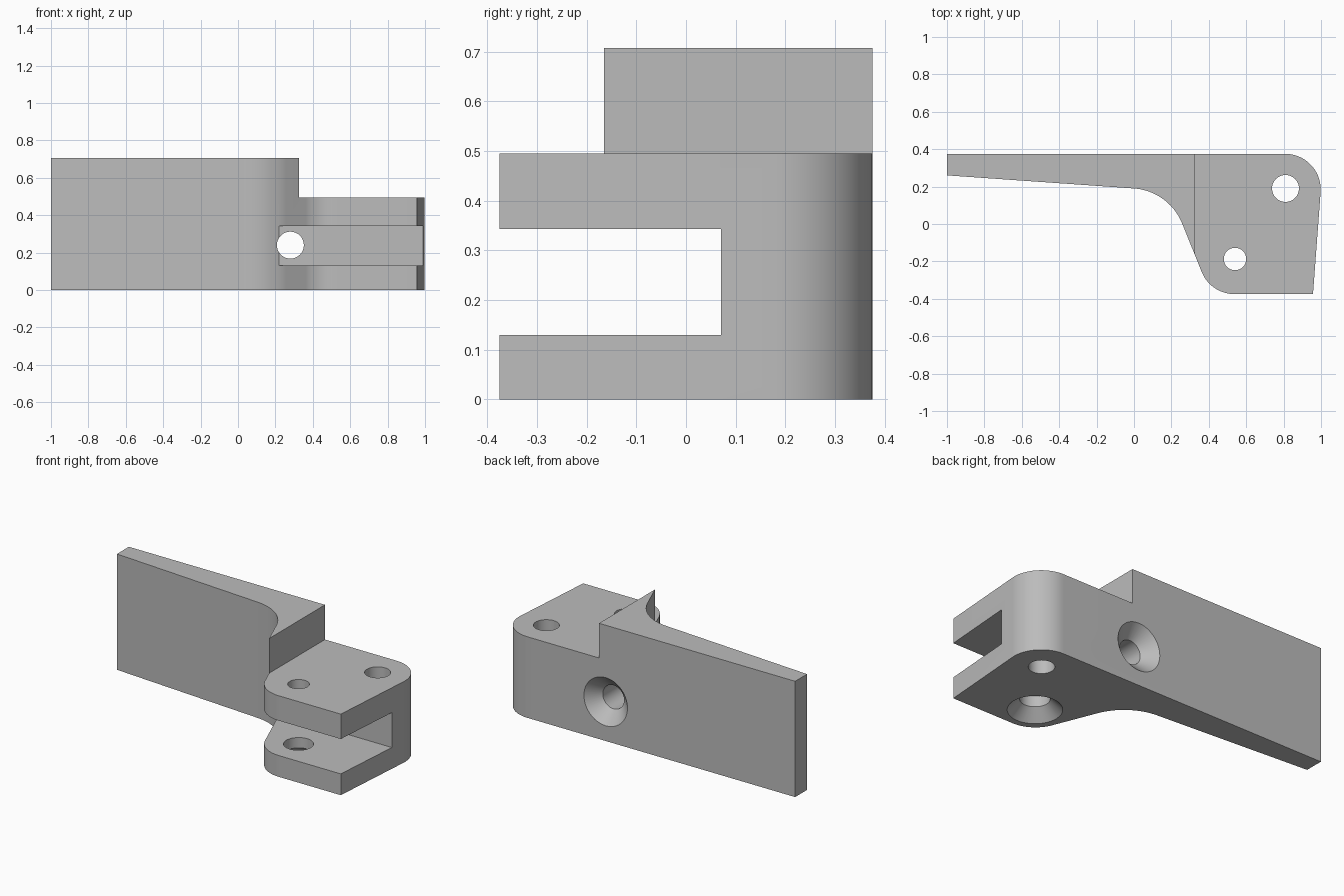
import bpy, bmesh, math
from mathutils import Vector, Matrix

if "Cube" in bpy.data.objects:
    bpy.data.objects.remove(bpy.data.objects["Cube"], do_unlink=True)

ARM_TOP, FORK_TOP = 0.707, 0.495
SLOT_LOW, SLOT_HIGH, SLOT_BACK = 0.13, 0.343, 0.07

grey = bpy.data.materials.new("plain grey")
grey.use_nodes = True
colour = (0.5, 0.5, 0.5, 1)
grey.diffuse_color = colour
grey.node_tree.nodes["Principled BSDF"].inputs["Base Color"].default_value = colour


def make_object(name, bm):
    bmesh.ops.recalc_face_normals(bm, faces=bm.faces)
    mesh = bpy.data.meshes.new(name)
    bm.to_mesh(mesh)
    bm.free()
    mesh.materials.append(grey)
    obj = bpy.data.objects.new(name, mesh)
    bpy.context.collection.objects.link(obj)
    return obj


def rounded(corners, steps=20):
    """Outline from (x, y, radius) corners, each replaced by a tangent arc."""
    points = []
    for i, (x, y, radius) in enumerate(corners):
        p = Vector((x, y))
        if radius == 0:
            points.append(p)
            continue
        a = (Vector(corners[i - 1][:2]) - p).normalized()
        b = (Vector(corners[(i + 1) % len(corners)][:2]) - p).normalized()
        half = a.angle(b) / 2
        centre = p + (a + b).normalized() * radius / math.sin(half)
        start = p + a * radius / math.tan(half) - centre
        end = p + b * radius / math.tan(half) - centre
        sweep = math.pi - 2 * half
        for k in range(steps + 1):
            t = k / steps
            points.append(centre + (start * math.sin((1 - t) * sweep)
                                    + end * math.sin(t * sweep)) / math.sin(sweep))
    return points


def extrude(name, outline, height):
    bm = bmesh.new()
    face = bm.faces.new([bm.verts.new((p.x, p.y, 0)) for p in outline])
    top = bmesh.ops.extrude_face_region(bm, geom=[face])["geom"]
    bmesh.ops.translate(bm, vec=(0, 0, height),
                        verts=[v for v in top if isinstance(v, bmesh.types.BMVert)])
    return make_object(name, bm)


def box(name, low, high):
    bm = bmesh.new()
    bmesh.ops.create_cube(bm, size=1)
    for v in bm.verts:
        v.co = [(l + h) / 2 + c * (h - l) for l, h, c in zip(low, high, v.co)]
    return make_object(name, bm)


def bore(name, rings, matrix, sides=48):
    """Stack of (radius, depth) rings, closed at both ends."""
    bm = bmesh.new()
    loops = []
    for radius, depth in rings:
        loops.append([bm.verts.new((radius * math.cos(math.tau * k / sides),
                                    radius * math.sin(math.tau * k / sides), depth))
                      for k in range(sides)])
    for low, high in zip(loops, loops[1:]):
        for k in range(sides):
            n = (k + 1) % sides
            bm.faces.new((low[k], low[n], high[n], high[k]))
    bm.faces.new(loops[0])
    bm.faces.new(loops[-1])
    bm.transform(matrix)
    return make_object(name, bm)


def countersunk(outer, inner, length):
    return [(outer + 0.02, -0.02), (inner, outer - inner), (inner, length)]


# Bracket body: tapered arm flowing into the fork block
body = extrude("hinge_bracket", rounded([
    (-1, 0.375, 0), (-1, 0.26, 0), (0.187, 0.177, 0.3), (0.41, -0.375, 0.19),
    (0.957, -0.375, 0), (1.013, 0.375, 0.19)]), ARM_TOP)

# Cutters: step, fork slot, pin holes and countersunk screw holes
at = Matrix.Translation
cutters = [
    box("step_cutter", (0.325, -1, FORK_TOP), (2, 1, 1)),
    box("slot_cutter", (0.1, -1, SLOT_LOW), (2, SLOT_BACK, SLOT_HIGH)),
    bore("corner_hole_cutter", [(0.072, -0.1), (0.072, 0.8)], at((0.81, 0.19, 0))),
    bore("upper_pin_cutter", [(0.06, 0.24), (0.06, 0.8)], at((0.54, -0.187, 0))),
    bore("lower_pin_cutter", countersunk(0.15, 0.083, 0.24), at((0.54, -0.187, 0))),
    bore("back_screw_cutter", countersunk(0.147, 0.072, 0.7),
         at((0.28, 0.375, 0.24)) @ Matrix.Rotation(math.pi / 2, 4, "X")),
]
bpy.context.view_layer.objects.active = body
for cutter in cutters:
    cutter.hide_render = True
    mod = body.modifiers.new(cutter.name, "BOOLEAN")
    mod.operation = "DIFFERENCE"
    mod.solver = "EXACT"
    mod.object = cutter
    bpy.ops.object.modifier_apply(modifier=mod.name)
for cutter in cutters:
    bpy.data.objects.remove(cutter, do_unlink=True)

# Smooth rounded walls, sharp edges elsewhere
bpy.ops.object.select_all(action="DESELECT")
body.select_set(True)
bpy.ops.object.shade_smooth_by_angle(angle=math.radians(30))
